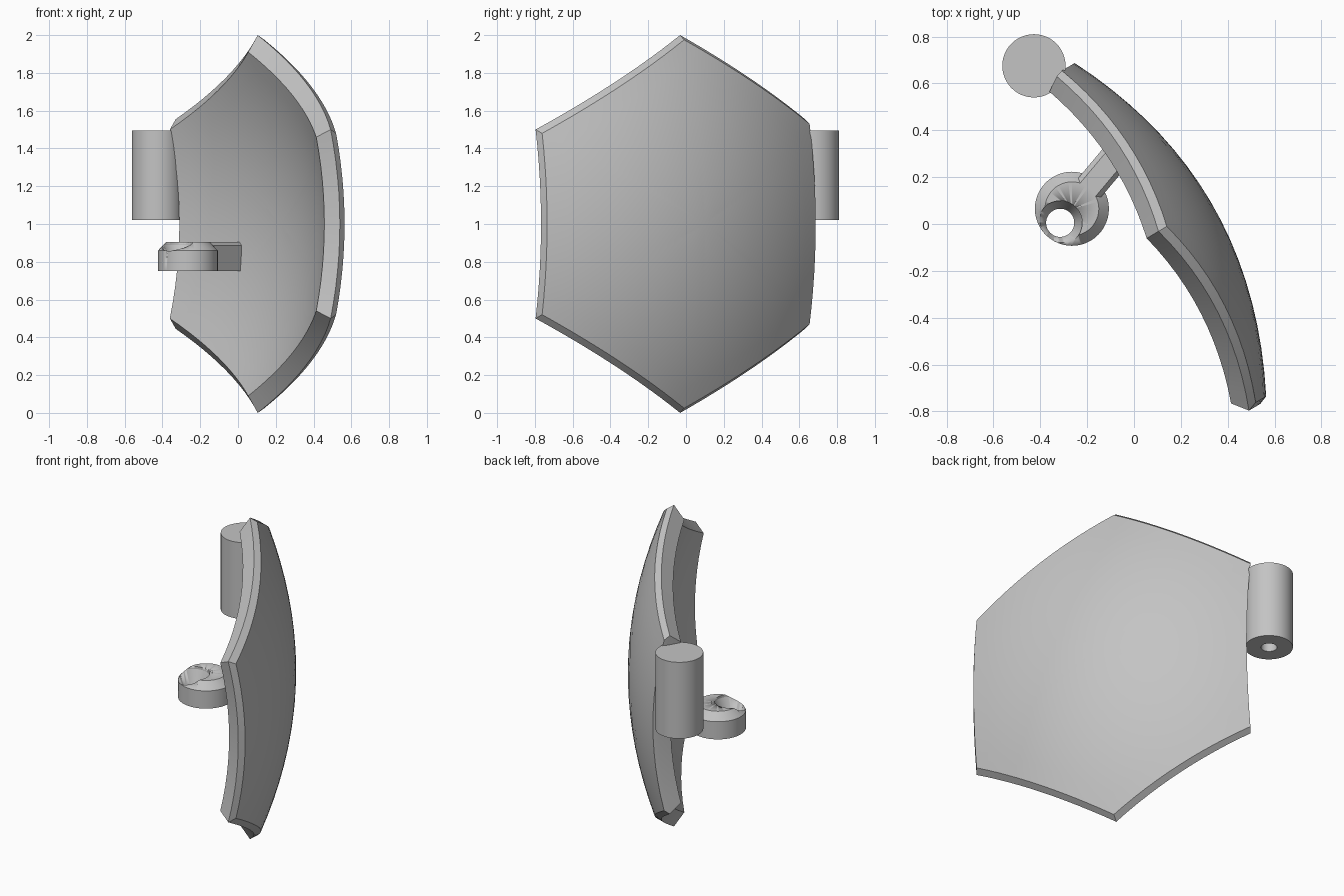
import bpy, bmesh, math
from mathutils import Vector, Matrix

cube = bpy.data.objects.get("Cube")
if cube:
    bpy.data.objects.remove(cube, do_unlink=True)

grey = bpy.data.materials.new("plain_grey")
grey.use_nodes = True
colour = (0.55, 0.55, 0.55, 1)
grey.diffuse_color = colour
grey.node_tree.nodes["Principled BSDF"].inputs["Base Color"].default_value = colour


def finish(name, bm, angle=20):
    bmesh.ops.recalc_face_normals(bm, faces=bm.faces)
    mesh = bpy.data.meshes.new(name)
    bm.to_mesh(mesh)
    bm.free()
    mesh.materials.append(grey)
    obj = bpy.data.objects.new(name, mesh)
    bpy.context.collection.objects.link(obj)
    bpy.ops.object.select_all(action='DESELECT')
    obj.select_set(True)
    bpy.context.view_layer.objects.active = obj
    bpy.ops.object.shade_smooth_by_angle(angle=math.radians(angle))
    return obj


def lathe(name, profile, x, y, steps=48):
    """Spin a radius/height profile about a vertical axis."""
    bm = bmesh.new()
    verts = [bm.verts.new((x + r, y, z)) for r, z in profile]
    edges = [bm.edges.new(pair) for pair in zip(verts, verts[1:])]
    bmesh.ops.spin(bm, geom=verts + edges, cent=(x, y, 0), axis=(0, 0, 1),
                   angle=math.tau, steps=steps)
    bmesh.ops.remove_doubles(bm, verts=bm.verts, dist=0.0005)
    return finish(name, bm)


# Curved hexagonal panel: outer face, bevelled rim, inner face
facing = math.radians(30.6)
out = Vector((math.cos(facing), math.sin(facing), 0))
side = Vector((-out.y, out.x, 0))
SEG, RINGS = 12, 9


def outer_depth(t, z):
    return 0.33 - 0.31 * t * t - 0.226 * z * z


def rim_depth(t, z):
    return outer_depth(t, z) - 0.03


def inner_depth(t, z):
    return 0.21 - 0.31 * t * t - 0.235 * z * z


def place(t, z, depth):
    return out * depth(t, z) + side * (t - 0.08) + Vector((0, 0, 1 + z))


def hexagon(apex, left, right):
    return [(0, apex), left, (left[0], -left[1]),
            (0, -apex), (right[0], -right[1]), right]


def ring(bm, corners, scale, depth):
    verts = []
    for a, b in zip(corners, corners[1:] + corners[:1]):
        for i in range(SEG):
            f = i / SEG
            t, z = (p + (q - p) * f for p, q in zip(a, b))
            verts.append(bm.verts.new(place(t * scale, z * scale, depth)))
    return verts


outer = hexagon(0.975, (0.80, 0.53), (-0.84, 0.48))
rim = hexagon(1.0, (0.79, 0.555), (-0.855, 0.5))
inner = hexagon(0.91, (0.75, 0.5), (-0.79, 0.46))

bm = bmesh.new()
scales = [k / RINGS for k in range(1, RINGS + 1)]
rings = [ring(bm, outer, s, outer_depth) for s in scales]
rings.append(ring(bm, rim, 1, rim_depth))
rings += [ring(bm, inner, s, inner_depth) for s in reversed(scales)]
count = 6 * SEG
for a, b in zip(rings, rings[1:]):
    for i in range(count):
        j = (i + 1) % count
        bm.faces.new((a[i], a[j], b[j], b[i]))
for loop, depth in ((rings[0], outer_depth), (rings[-1], inner_depth)):
    middle = bm.verts.new(place(0, 0, depth))
    for i in range(count):
        bm.faces.new((loop[i], loop[(i + 1) % count], middle))
finish("shield_panel", bm)

# Hinge barrel with a blind hole underneath
lathe("hinge_barrel", [(0, 1.495), (0.135, 1.495), (0.135, 1.02), (0.045, 1.02),
                       (0.045, 1.3), (0, 1.3)], -0.427, 0.675)

# Round mount with a countersunk through hole
cx, cy = -0.265, 0.065
mount = lathe("mount_boss", [(0, 0.905), (0.115, 0.905), (0.158, 0.86),
                             (0.158, 0.75), (0, 0.75)], cx, cy)
cutter = lathe("hole_cutter", [(0, 1.0), (0.094, 1.0), (0.094, 0.89), (0.06, 0.81),
                               (0.06, 0.7), (0, 0.7)], -0.315, 0.005)
cutter.hide_render = True
cut = mount.modifiers.new("hole", 'BOOLEAN')
cut.operation = 'DIFFERENCE'
cut.solver = 'EXACT'
cut.object = cutter
bpy.context.view_layer.objects.active = mount
bpy.ops.object.modifier_apply(modifier=cut.name)
bpy.data.objects.remove(cutter, do_unlink=True)

# Arm joining the mount to the inside of the panel
bm = bmesh.new()
bmesh.ops.create_cube(bm, size=1)
bmesh.ops.scale(bm, vec=(0.33, 0.127, 0.155), verts=bm.verts)
top_edges = [e for e in bm.edges if all(v.co.z > 0 for v in e.verts)
             and abs(e.verts[0].co.x - e.verts[1].co.x) > 0.1]
bmesh.ops.bevel(bm, geom=top_edges, offset=0.02, segments=1, affect='EDGES')
turn = math.radians(50)
reach = 0.245
bmesh.ops.transform(bm, verts=bm.verts, matrix=Matrix.Translation(
    (cx + reach * math.cos(turn), cy + reach * math.sin(turn), 0.8275))
    @ Matrix.Rotation(turn, 4, 'Z'))
finish("mount_arm", bm)
